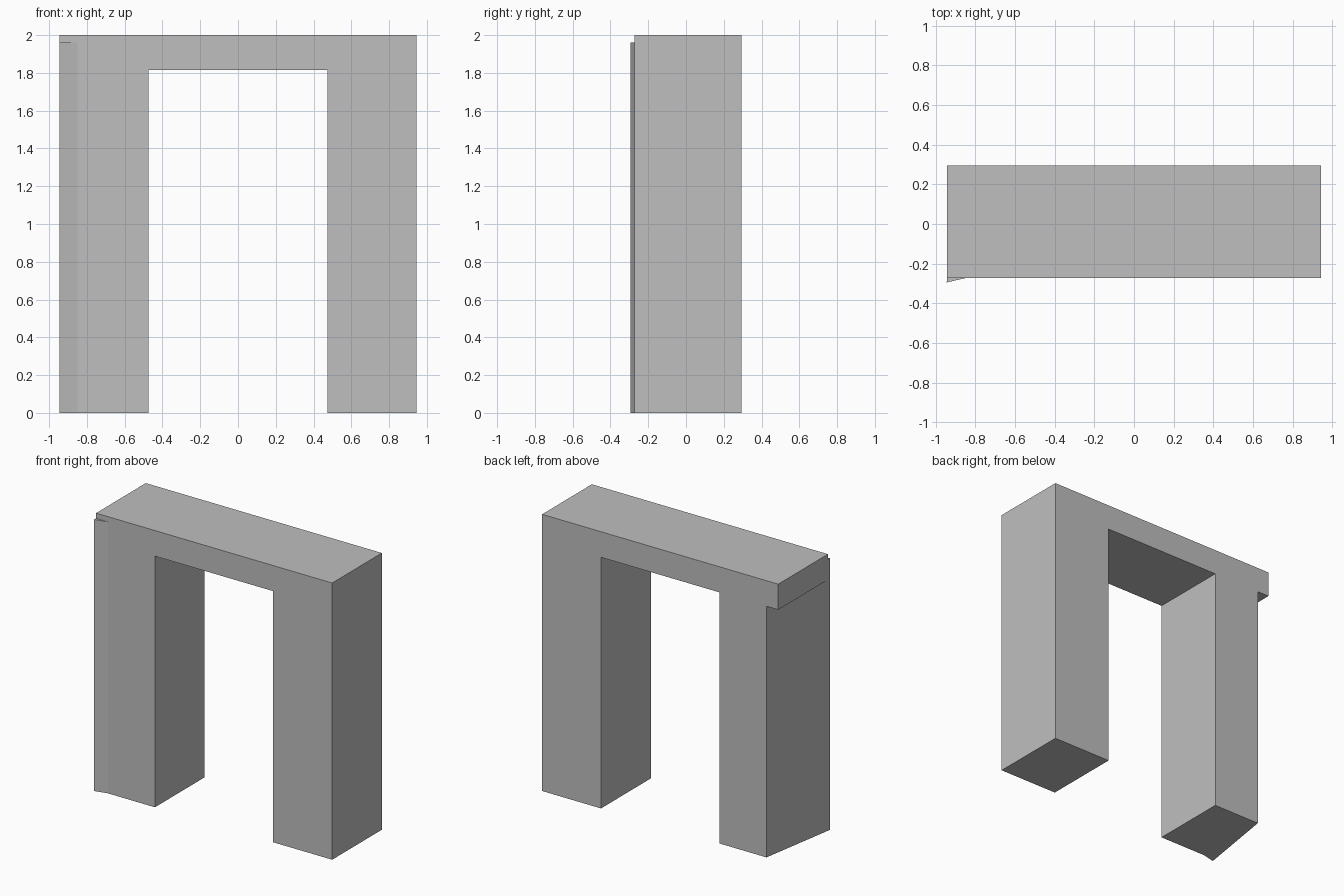
import bpy
import bmesh

cube = bpy.data.objects.get("Cube")
if cube:
    bpy.data.objects.remove(cube, do_unlink=True)

# One plain grey for the whole arch
grey = bpy.data.materials.new("plain_grey")
grey.use_nodes = True
colour = (0.52, 0.52, 0.52, 1)
grey.diffuse_color = colour
grey.node_tree.nodes["Principled BSDF"].inputs["Base Color"].default_value = colour


def prism(name, outline, bottom, top):
    """Extrude a plan outline from bottom to top."""
    bm = bmesh.new()
    face = bm.faces.new([bm.verts.new((x, y, bottom)) for x, y in outline])
    extruded = bmesh.ops.extrude_face_region(bm, geom=[face])["geom"]
    verts = [v for v in extruded if isinstance(v, bmesh.types.BMVert)]
    bmesh.ops.translate(bm, verts=verts, vec=(0, 0, top - bottom))
    bmesh.ops.recalc_face_normals(bm, faces=bm.faces)
    mesh = bpy.data.meshes.new(name)
    bm.to_mesh(mesh)
    bm.free()
    mesh.materials.append(grey)
    obj = bpy.data.objects.new(name, mesh)
    bpy.context.collection.objects.link(obj)
    return obj


def rectangle(x0, x1):
    return [(x0, FRONT), (x1, FRONT), (x1, BACK), (x0, BACK)]


FRONT, BACK = -0.273, 0.295
OUTER, INNER = 0.944, 0.473
LINTEL, HEIGHT = 1.815, 2.0
TIP = (-0.946, -0.295)      # front corner of the skewed leg
SEAM = (-0.85, FRONT)       # where the skewed front meets the flat front

# Lintel across both legs
prism("lintel", rectangle(-OUTER, OUTER), LINTEL, HEIGHT)

# Straight leg
prism("left_leg", rectangle(INNER, OUTER), 0, LINTEL)

# Leg with a skewed outer side
prism("right_leg", [TIP, SEAM, (-INNER, FRONT), (-INNER, BACK), (-0.85, BACK)], 0, LINTEL)

# Skewed corner that runs on up in front of the lintel
prism("right_leg_corner", [TIP, SEAM, (-0.9425, FRONT)], LINTEL, 1.962)
